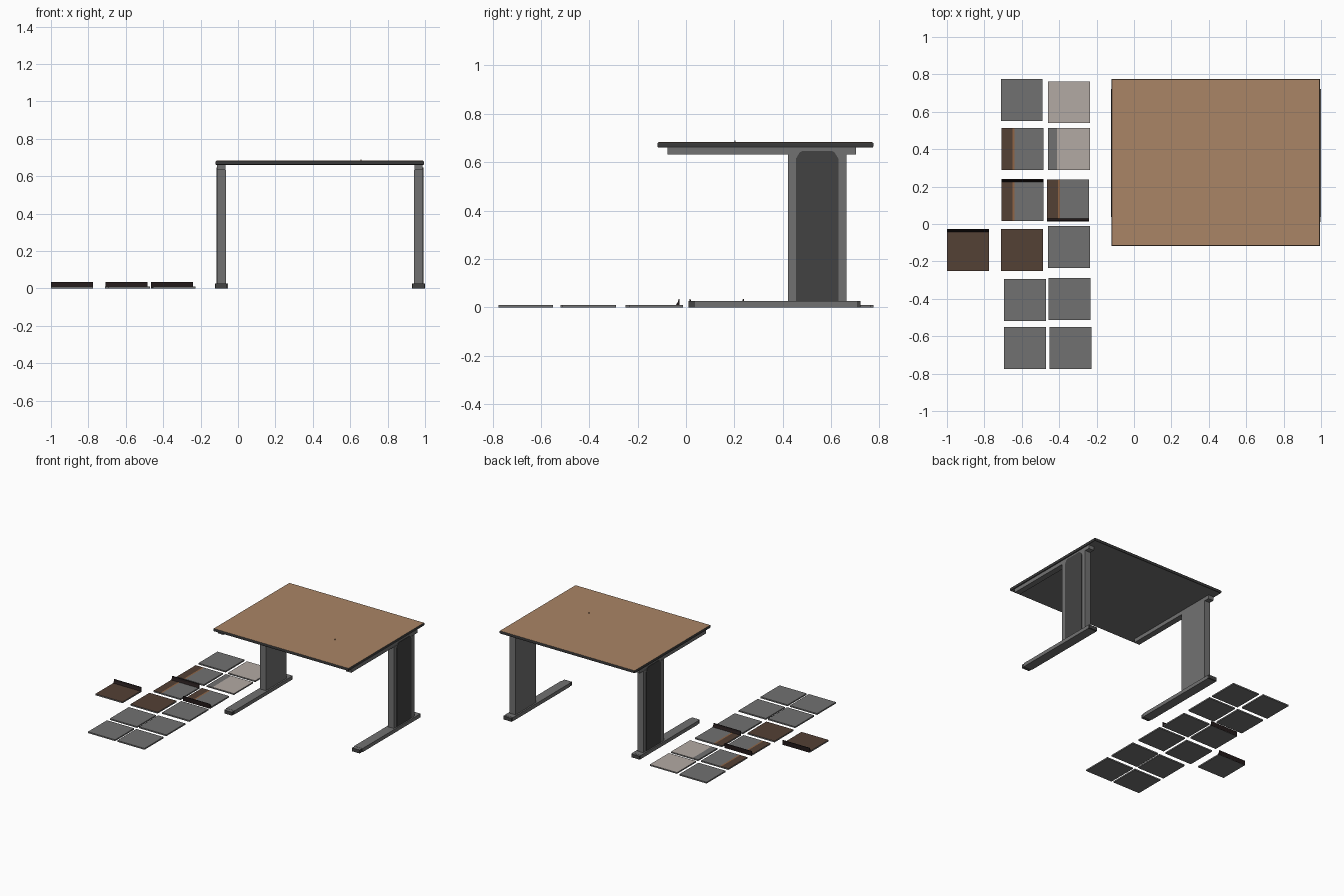
import bpy, bmesh
from mathutils import Vector

if "Cube" in bpy.data.objects:
    bpy.data.objects.remove(bpy.data.objects["Cube"])


def mat(name, r, g, b):
    m = bpy.data.materials.new(name)
    m.diffuse_color = (r, g, b, 1)
    m.use_nodes = True
    m.node_tree.nodes["Principled BSDF"].inputs["Base Color"].default_value = m.diffuse_color
    return m


GREY = mat("mid grey", 0.167, 0.167, 0.167)
DARK = mat("dark grey", 0.055, 0.055, 0.055)
EDGE = mat("edge charcoal", 0.042, 0.042, 0.042)
WOOD = mat("light wood", 0.40, 0.232, 0.132)
BROWN = mat("dark brown", 0.088, 0.052, 0.035)
ORANGE = mat("orange brown", 0.28, 0.13, 0.06)
BEIGE = mat("warm beige", 0.45, 0.40, 0.37)
BLACK = mat("brown black", 0.016, 0.010, 0.010)


def prism(name, pts, offset, material, top_material=None):
    """Extrude a closed polygon along offset; optional other colour on top."""
    bm = bmesh.new()
    face = bm.faces.new([bm.verts.new(p) for p in pts])
    ext = bmesh.ops.extrude_face_region(bm, geom=[face])
    moved = [v for v in ext["geom"] if isinstance(v, bmesh.types.BMVert)]
    bmesh.ops.translate(bm, verts=moved, vec=Vector(offset))
    bmesh.ops.recalc_face_normals(bm, faces=bm.faces)
    me = bpy.data.meshes.new(name)
    me.materials.append(material)
    if top_material:
        me.materials.append(top_material)
        for f in bm.faces:
            f.normal_update()
            f.material_index = 1 if f.normal.z > 0.9 else 0
    bm.to_mesh(me)
    bm.free()
    ob = bpy.data.objects.new(name, me)
    bpy.context.collection.objects.link(ob)
    return ob


def box(name, x0, x1, y0, y1, z0, z1, material, top_material=None):
    pts = [(x0, y0, z0), (x1, y0, z0), (x1, y1, z0), (x0, y1, z0)]
    return prism(name, pts, (0, 0, z1 - z0), material, top_material)


# Tabletop: rounded dark edge, wood top, grey underside
top = box("tabletop", -0.12, 0.994, -0.118, 0.775, 0.66, 0.683, EDGE)
top.data.materials.append(WOOD)
top.data.materials.append(GREY)
bm = bmesh.new()
bm.from_mesh(top.data)
bmesh.ops.bevel(bm, geom=[e for e in bm.edges if abs(e.verts[0].co.z - e.verts[1].co.z) < 0.001],
                offset=0.006, segments=2, affect='EDGES', profile=0.5)
for f in bm.faces:
    f.normal_update()
    f.material_index = 1 if f.normal.z > 0.8 else 2 if f.normal.z < -0.95 else 0
bm.to_mesh(top.data)
bm.free()
box("tabletop_pin", 0.656, 0.661, 0.2, 0.205, 0.68, 0.69, WOOD)

# Two leg frames; s is the outward direction along x
for side, cx, s in (("left", -0.089, -1), ("right", 0.965, 1)):
    # foot with dark end caps
    box(side + "_foot", cx - 0.035, cx + 0.035, 0.038, 0.708, 0, 0.027, GREY)
    box(side + "_front_cap", cx - 0.031, cx + 0.031, 0.01, 0.038, 0, 0.026, DARK, GREY)
    box(side + "_back_cap", cx - 0.034, cx + 0.034, 0.708, 0.722, 0, 0.026, DARK, GREY)
    # column
    box(side + "_column", cx - 0.024, cx + 0.024, 0.422, 0.664, 0.027, 0.634, GREY)
    # rail under the top
    box(side + "_rail", cx - 0.022, cx + 0.022, -0.077, 0.703, 0.632, 0.661, GREY)
    # dark outer cover plate with clipped top corners
    prof = [(0.455, 0.027), (0.63, 0.027), (0.63, 0.615), (0.615, 0.64), (0.605, 0.646),
            (0.48, 0.646), (0.47, 0.64), (0.455, 0.615)]
    prism(side + "_cover", [(cx + s * 0.018, y, z) for y, z in prof], (s * 0.0075, 0, 0), DARK)

# Floor tiles: left x, top y, colour strips as (width fraction, colour), skirting side
S, H = 0.224, 0.01
EDGED = [(0.26, BROWN), (0.31, ORANGE), (1, GREY)]
PLAIN = [(1, GREY)]
TILES = [
    (-0.712, 0.775, PLAIN, 0), (-0.460, 0.763, [(1, BEIGE)], 0),
    (-0.708, 0.513, EDGED, 0), (-0.460, 0.513, [(0.21, GREY), (1, BEIGE)], 0),
    (-0.708, 0.239, EDGED, 1), (-0.464, 0.239, EDGED, -1),
    (-1.000, -0.027, [(1, BROWN)], 1), (-0.711, -0.027, [(1, BROWN)], 0),
    (-0.460, -0.012, PLAIN, 0),
    (-0.694, -0.294, PLAIN, 0), (-0.456, -0.289, PLAIN, 0),
    (-0.694, -0.551, PLAIN, 0), (-0.452, -0.551, PLAIN, 0),
]
for i, (x, y, strips, skirt) in enumerate(TILES):
    a = 0
    for j, (b, m) in enumerate(strips):
        box(f"tile_{i}_part_{j}", x + a * S, x + b * S, y - S, y, 0, H, GREY, m)
        a = b
    if skirt:
        # wedge skirting: upright back, sloped front
        yb = y + 0.0005 if skirt > 0 else y - S - 0.0005
        prof = [(0, 0.001), (0, 0.035), (0.004, 0.035), (0.007, 0.022), (0.015, H), (0.015, 0.001)]
        prism(f"tile_{i}_skirting", [(x, yb - skirt * d, z) for d, z in prof], (S, 0, 0), BLACK)
